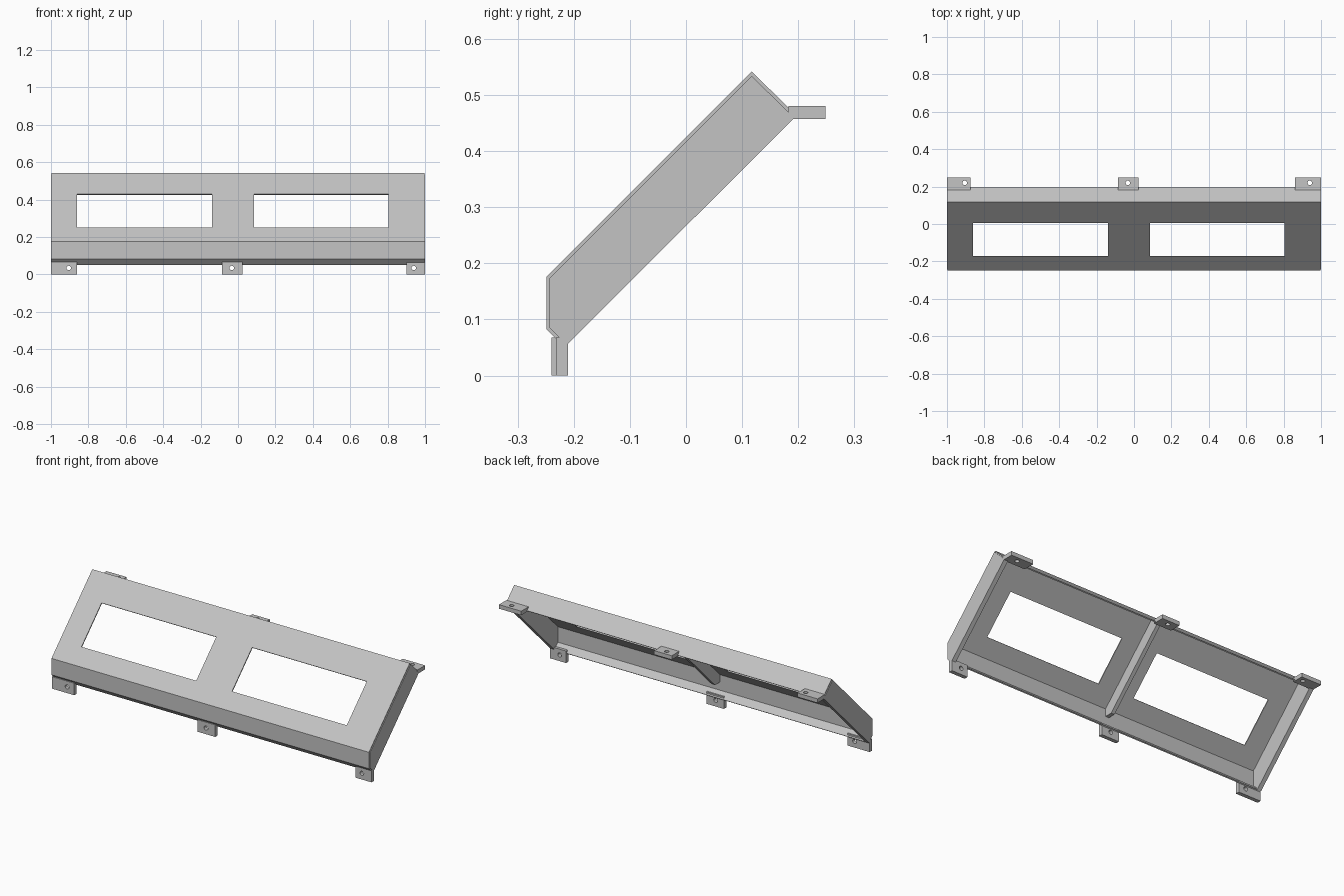
import bpy, bmesh, math

if "Cube" in bpy.data.objects:
    bpy.data.objects.remove(bpy.data.objects["Cube"], do_unlink=True)

GREY = (0.55, 0.55, 0.55, 1)
metal = bpy.data.materials.new("light_grey_metal")
metal.use_nodes = True
metal.diffuse_color = GREY
metal.node_tree.nodes["Principled BSDF"].inputs["Base Color"].default_value = GREY


def finish(bm, name):
    mesh = bpy.data.meshes.new(name)
    bm.to_mesh(mesh)
    bm.free()
    mesh.materials.append(metal)
    obj = bpy.data.objects.new(name, mesh)
    bpy.context.collection.objects.link(obj)
    return obj


def extrude_faces(bm, faces, vec):
    res = bmesh.ops.extrude_face_region(bm, geom=faces)
    moved = [g for g in res["geom"] if isinstance(g, bmesh.types.BMVert)]
    bmesh.ops.translate(bm, verts=moved, vec=vec)
    bmesh.ops.recalc_face_normals(bm, faces=bm.faces)


def side_profile(name, points, x0, x1):
    """Extrude a (y, z) outline along x."""
    bm = bmesh.new()
    face = bm.faces.new([bm.verts.new((x0, y, z)) for y, z in points])
    extrude_faces(bm, [face], (x1 - x0, 0, 0))
    return finish(bm, name)


def holed_tab(name, x0, x1, b0, b1, hole, radius, place, vec):
    """Rectangular plate with a round screw hole, placed by a mapping function."""
    bm = bmesh.new()
    rect = [(x0, b0), (x1, b0), (x1, b1), (x0, b1)]
    steps = [math.tau * i / 16 for i in range(16)]
    ring = [(hole[0] + radius * math.cos(a), hole[1] + radius * math.sin(a)) for a in steps]
    edges = []
    for loop in (rect, ring):
        vs = [bm.verts.new(place(*p)) for p in loop]
        edges += [bm.edges.new((v, vs[(i + 1) % len(vs)])) for i, v in enumerate(vs)]
    bmesh.ops.triangle_fill(bm, edges=edges, use_beauty=True)
    extrude_faces(bm, bm.faces[:], vec)
    return finish(bm, name)


# Folded cover sheet: lower lip, front wall, slope with two windows, rear flange
fold = [(-0.217, 0.05), (-0.249, 0.083), (-0.249, 0.176), (-0.175, 0.25),
        (0.005, 0.43), (0.117, 0.542), (0.197, 0.463)]
columns = [-0.996, -0.86, -0.14, 0.085, 0.805, 0.996]
WINDOW_ROW, WINDOW_COLUMNS = 3, (1, 3)
bm = bmesh.new()
grid = [[bm.verts.new((x, y, z)) for x in columns] for y, z in fold]
for j in range(len(fold) - 1):
    for i in range(len(columns) - 1):
        if j == WINDOW_ROW and i in WINDOW_COLUMNS:
            continue
        bm.faces.new((grid[j][i], grid[j][i + 1], grid[j + 1][i + 1], grid[j + 1][i]))
cover = finish(bm, "cover_sheet")
solid = cover.modifiers.new("thickness", "SOLIDIFY")
solid.thickness = 0.006
solid.offset = -1
solid.use_even_offset = True

# End walls, set just inside the sheet
wall = [(-0.213, 0.054), (-0.243, 0.085), (-0.243, 0.174), (0.117, 0.534), (0.193, 0.459)]
for side, name in ((1, "left_end_wall"), (-1, "right_end_wall")):
    side_profile(name, wall, side * 0.975, side)

# Middle stiffening rib under the slope
rib = [(-0.244, 0.173), (0.117, 0.534), (0.16, 0.491), (-0.2, 0.131), (-0.244, 0.131)]
side_profile("middle_rib", rib, -0.042, -0.02)

# Mounting tabs: x range, hole centre and front position
front_tabs = [("right", -1, -0.86, -0.905, -0.24),
              ("middle", -0.085, 0.025, -0.033, -0.24),
              ("left", 0.9, 1, 0.94, -0.232)]
for label, x0, x1, hx, y in front_tabs:
    holed_tab("front_tab_" + label, x0, x1, 0, 0.068, (hx, 0.035), 0.012,
              lambda a, b, y=y: (a, y, b), (0, 0.022, 0))

rear_tabs = [("right", -1, -0.875, -0.905), ("middle", -0.085, 0.025, -0.033),
             ("left", 0.86, 1, 0.94)]
for label, x0, x1, hx in rear_tabs:
    holed_tab("rear_tab_" + label, x0, x1, 0.183, 0.249, (hx, 0.22), 0.012,
              lambda a, b: (a, b, 0.457), (0, 0, 0.023))
